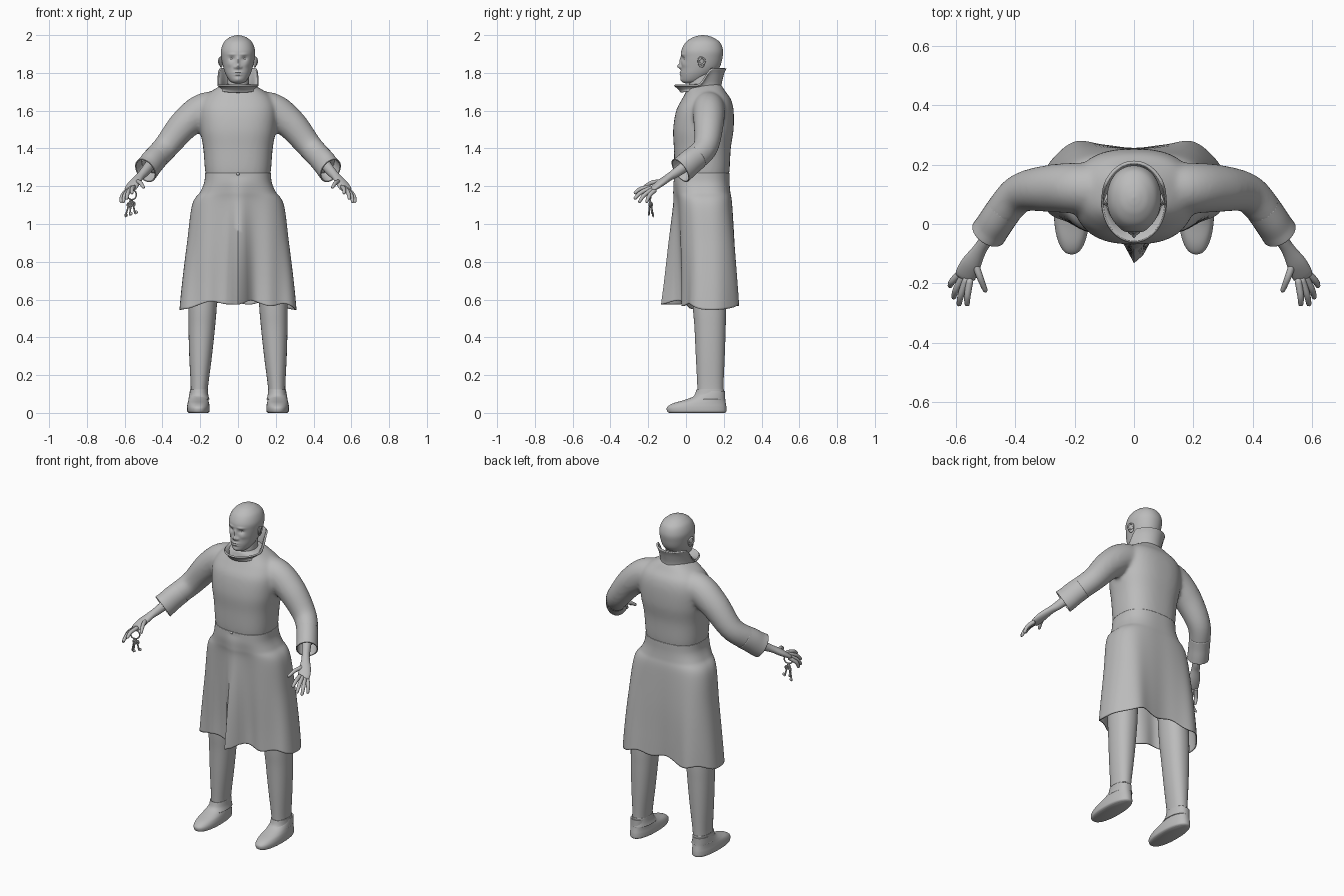
import bpy, bmesh, math
from math import sin, cos, pi, exp
from mathutils import Vector

if "Cube" in bpy.data.objects:
    bpy.data.objects.remove(bpy.data.objects["Cube"])

GREY = (0.5, 0.5, 0.5, 1)
clay = bpy.data.materials.new("plain grey")
clay.use_nodes = True
clay.diffuse_color = GREY
clay.node_tree.nodes["Principled BSDF"].inputs["Base Color"].default_value = GREY


def finish(ob, name):
    ob.name = name
    ob.data.materials.append(clay)
    bpy.ops.object.select_all(action='DESELECT')
    ob.select_set(True)
    bpy.context.view_layer.objects.active = ob
    bpy.ops.object.shade_smooth_by_angle(angle=math.radians(50))
    return ob


def spline(rows, steps):
    """Smooth curve through rows of numbers."""
    rows = [Vector(r) for r in rows]
    out = []
    for i in range(len(rows) - 1):
        a, b = rows[i], rows[i + 1]
        ta = (b - rows[max(i - 1, 0)]) / 2
        tb = (rows[min(i + 2, len(rows) - 1)] - a) / 2
        for s in range(steps):
            t = s / steps
            out.append(a * (2*t**3 - 3*t*t + 1) + ta * (t**3 - 2*t*t + t)
                       + b * (3*t*t - 2*t**3) + tb * (t**3 - t*t))
    return out + [rows[-1]]


def stack(rows, power=2.0, n=64, steps=6, cx=0, warp=None):
    """Horizontal rings from rows of height, half width, front y, back y."""
    rings = []
    for z, w, yf, yb in spline(rows, steps):
        ring = []
        for k in range(n):
            a = 2 * pi * k / n
            c, s = cos(a), sin(a)
            p = Vector((cx + w * math.copysign(abs(c) ** (2 / power), c),
                        (yf + yb) / 2 + (yb - yf) / 2 * math.copysign(abs(s) ** (2 / power), s), z))
            ring.append(warp(p) if warp else p)
        rings.append(ring)
    return rings


def tube(rows, side=1, n=20, steps=6, rounded=True):
    """Rings along a path of x, y, z, sideways radius, upright radius."""
    pts = spline(rows, steps)
    rings = []
    for i, p in enumerate(pts):
        c = Vector(p[:3])
        d = (Vector(pts[min(i + 1, len(pts) - 1)][:3]) - Vector(pts[max(i - 1, 0)][:3])).normalized()
        u = d.cross(Vector((0, 0, 1))).normalized()
        v = u.cross(d)
        f = 1
        if rounded:
            f = max(0.2, math.sqrt(1 - abs(2 * i / (len(pts) - 1) - 1) ** 14))
        ring = [c + u * p[3] * f * cos(2*pi*k/n) + v * p[4] * f * sin(2*pi*k/n) for k in range(n)]
        rings.append([Vector((q.x * side, q.y, q.z)) for q in ring])
    return rings


def skin(name, parts, caps=True, thick=0):
    bm = bmesh.new()
    for rings in parts:
        vs = [[bm.verts.new(p) for p in r] for r in rings]
        n = len(vs[0])
        for a, b in zip(vs, vs[1:]):
            for k in range(n):
                bm.faces.new((a[k], a[(k + 1) % n], b[(k + 1) % n], b[k]))
        if caps:
            bm.faces.new(vs[0])
            bm.faces.new(vs[-1])
    bmesh.ops.recalc_face_normals(bm, faces=bm.faces)
    me = bpy.data.meshes.new(name)
    bm.to_mesh(me)
    bm.free()
    ob = bpy.data.objects.new(name, me)
    bpy.context.collection.objects.link(ob)
    finish(ob, name)
    if thick:
        m = ob.modifiers.new("cloth", 'SOLIDIFY')
        m.thickness = thick
    return ob


def ball(name, loc, scale, rot=(0, 0, 0)):
    bpy.ops.mesh.primitive_uv_sphere_add(segments=24, ring_count=14, location=loc, rotation=rot)
    bpy.context.object.scale = scale
    return finish(bpy.context.object, name)


def hoop(name, loc, major, minor, rot):
    bpy.ops.mesh.primitive_torus_add(location=loc, rotation=rot, major_radius=major,
                                     minor_radius=minor, major_segments=24, minor_segments=8)
    return finish(bpy.context.object, name)


# Coat top: torso and both sleeves blended into one cloth surface
torso = stack([(1.2, .16, -.045, .215), (1.28, .174, -.06, .23), (1.4, .184, -.064, .237),
               (1.5, .2, -.068, .252), (1.6, .205, -.052, .252), (1.66, .185, -.022, .238),
               (1.7, .145, 0, .21), (1.74, .08, .01, .185)], 2.5)
arm = [(.04, .115, 1.6, .09, .09), (.17, .12, 1.605, .087, .092), (.28, .12, 1.53, .08, .082),
       (.38, .105, 1.41, .066, .068), (.44, .045, 1.345, .06, .067), (.465, .01, 1.31, .055, .06)]
coat = skin("coat_top", [torso, tube(arm, 1, 32, rounded=False), tube(arm, -1, 32, rounded=False)])
blend = coat.modifiers.new("blend", 'REMESH')
blend.mode = 'VOXEL'
blend.voxel_size = 0.01
blend.use_smooth_shade = True
soft = coat.modifiers.new("soften", 'SMOOTH')
soft.factor = 0.5
soft.iterations = 10


# Coat skirt with a centre fold, back pleats and a wavy hem
def drape(p):
    k = max(0, (1.25 - p.z) / .67)
    x, y = p.x, p.y
    if y < .1:
        w = .032 if x < 0 else .05
        y -= k * (.105 * exp(-(x / w) ** 2) + .006 * sin(abs(x) * 48))
    else:
        y += k * (.03 * exp(-((abs(x) - .2) / .07) ** 2) - .012 * exp(-(x / .07) ** 2))
    hem = k ** 6 * (.03 * (abs(x) / .31) ** 2 - .012 * sin(x * 30 + y * 12))
    return Vector((x, y, p.z - hem))


skin("coat_skirt", [stack([(1.27, .174, -.06, .23), (1.22, .179, -.061, .231),
                           (1.17, .2, -.055, .236), (1.1, .243, -.045, .247), (.9, .27, -.038, .26),
                           (.7, .296, -.03, .266), (.585, .31, -.028, .268)],
                          2.6, 128, 8, 0, drape)], False, .006)
ball("waist_button", (0, -.064, 1.265), (.008, .006, .008))


# Collar, low at the throat and raised behind
def raise_back(p):
    t = min(1, max(0, (p.y - .06) / .08))
    t = t * t * (3 - 2 * t)
    return Vector((p.x, p.y, p.z + max(0, p.z - 1.71) * t * 3))


skin("collar", [stack([(1.7, .095, -.02, .19), (1.715, .084, -.03, .178),
                       (1.73, .092, -.046, .19), (1.739, .104, -.058, .204)],
                      2, 64, 5, 0, raise_back)], False, .01)
skin("neck", [stack([(1.68, .065, .015, .16), (1.74, .058, .015, .155), (1.82, .058, .03, .16)])])


# Head with the face shaped by soft bumps: x, z, depth, width, height
FACE = [(0, 1.834, -.02, .011, .012), (0, 1.862, -.009, .008, .02),
        (.033, 1.875, .01, .015, .01), (.032, 1.898, -.005, .02, .006),
        (.016, 1.83, -.007, .007, .007), (0, 1.803, -.008, .02, .004),
        (0, 1.79, -.008, .017, .005), (0, 1.765, -.006, .018, .012),
        (.045, 1.845, -.004, .016, .014)]


def face(p):
    if p.y < .07:
        p.y += sum(d * exp(-((abs(p.x) - x) / w) ** 2 - ((p.z - z) / h) ** 2)
                   for x, z, d, w, h in FACE)
    return p


skin("head", [stack([(1.745, .018, -.005, .05), (1.756, .042, -.021, .09), (1.79, .064, -.027, .14),
                     (1.83, .078, -.026, .178), (1.88, .088, -.026, .193), (1.92, .09, -.024, .196),
                     (1.96, .076, -.003, .181), (1.985, .05, .03, .148),
                     (1.996, .024, .06, .118), (2, .004, .085, .093)], 2.1, 128, 9, 0, face)])

for name, s in (("left", 1), ("right", -1)):
    ball(name + "_eye", (s * .033, .001, 1.875), (.013, .012, .009))
    ball(name + "_ear", (s * .09, .08, 1.857), (.008, .019, .03), (.2, 0, s * .35))
    hoop(name + "_ear_rim", (s * .095, .084, 1.862), .017, .005, (0, pi / 2, s * .35))

    # Open cuff, wrist, palm and fingers
    skin(name + "_cuff", [tube([(.43, .058, 1.355, .06, .067), (.455, .022, 1.327, .06, .069),
                                (.475, -.008, 1.3, .06, .07), (.49, -.03, 1.283, .061, .072)],
                               s, 32, rounded=False)], False, .006)
    parts = [tube([(.45, .03, 1.33, .03, .032), (.5, -.055, 1.27, .023, .025),
                   (.522, -.09, 1.248, .024, .02), (.55, -.137, 1.215, .034, .019),
                   (.575, -.188, 1.178, .036, .012)], s)]
    fingers = [((.552, -.2, 1.19), (.562, -.275, 1.16)), ((.567, -.192, 1.184), (.59, -.275, 1.13)),
               ((.582, -.182, 1.176), (.608, -.25, 1.112)), ((.597, -.17, 1.168), (.62, -.21, 1.112)),
               ((.53, -.125, 1.228), (.498, -.23, 1.19))]
    for a, b in fingers:
        a, b = Vector(a), Vector(b)
        base = a + (Vector((.55, -.14, 1.215)) - a) * .3
        knuckle = (a + b) / 2 + Vector((.004, -.004, .01))
        parts.append(tube([(*base, .012, .012), (*knuckle, .011, .011), (*b, .008, .008)], s, 12))
    skin(name + "_hand", parts)

    # Trouser leg and shoe
    skin(name + "_leg", [stack([(.085, .046, .06, .2), (.14, .046, .06, .198), (.3, .06, .052, .205),
                                (.45, .07, .045, .21), (.6, .076, .035, .212), (.95, .08, .03, .2)],
                               2.2, 40, cx=s * .196,
                               warp=lambda p, s=s: p + Vector((s * .012 * (.35 - p.z) / .3, 0, 0)))])
    skin(name + "_shoe", [stack([(0, .05, -.09, .205), (.008, .059, -.1, .214),
                                 (.03, .06, -.1, .214), (.05, .057, -.07, .211),
                                 (.068, .053, -.01, .208), (.085, .05, .035, .207),
                                 (.115, .045, .08, .207)], 2.3, 48, cx=s * .21)])
    skin(name + "_trouser_hem", [stack([(.125, .047, .055, .2), (.095, .05, .045, .203),
                                        (.072, .056, .02, .208)], 2.2, 40, cx=s * .207)], False, .004)

# Key ring with three hanging keys in the right hand
hoop("key_ring", (-.562, -.195, 1.155), .026, .004, (pi / 2, 0, .4))
for i, (dx, dy) in enumerate(((-.035, .012), (-.01, -.012), (.018, .006))):
    top = Vector((-.563 + dx * .2, -.19, 1.13))
    tip = Vector((-.563 + dx, -.185 + dy, 1.035 + .008 * i))
    mid = top.lerp(tip, .3)
    hoop(f"key_bow_{i + 1}", mid, .01, .004, (pi / 2, 0, dx * 20))
    skin(f"key_shaft_{i + 1}", [tube([(*top, .003, .003), (*mid, .004, .004), (*tip, .005, .005)], 1, 8)])
    ball(f"key_bit_{i + 1}", tip + Vector((.006, 0, .012)), (.009, .004, .009))
